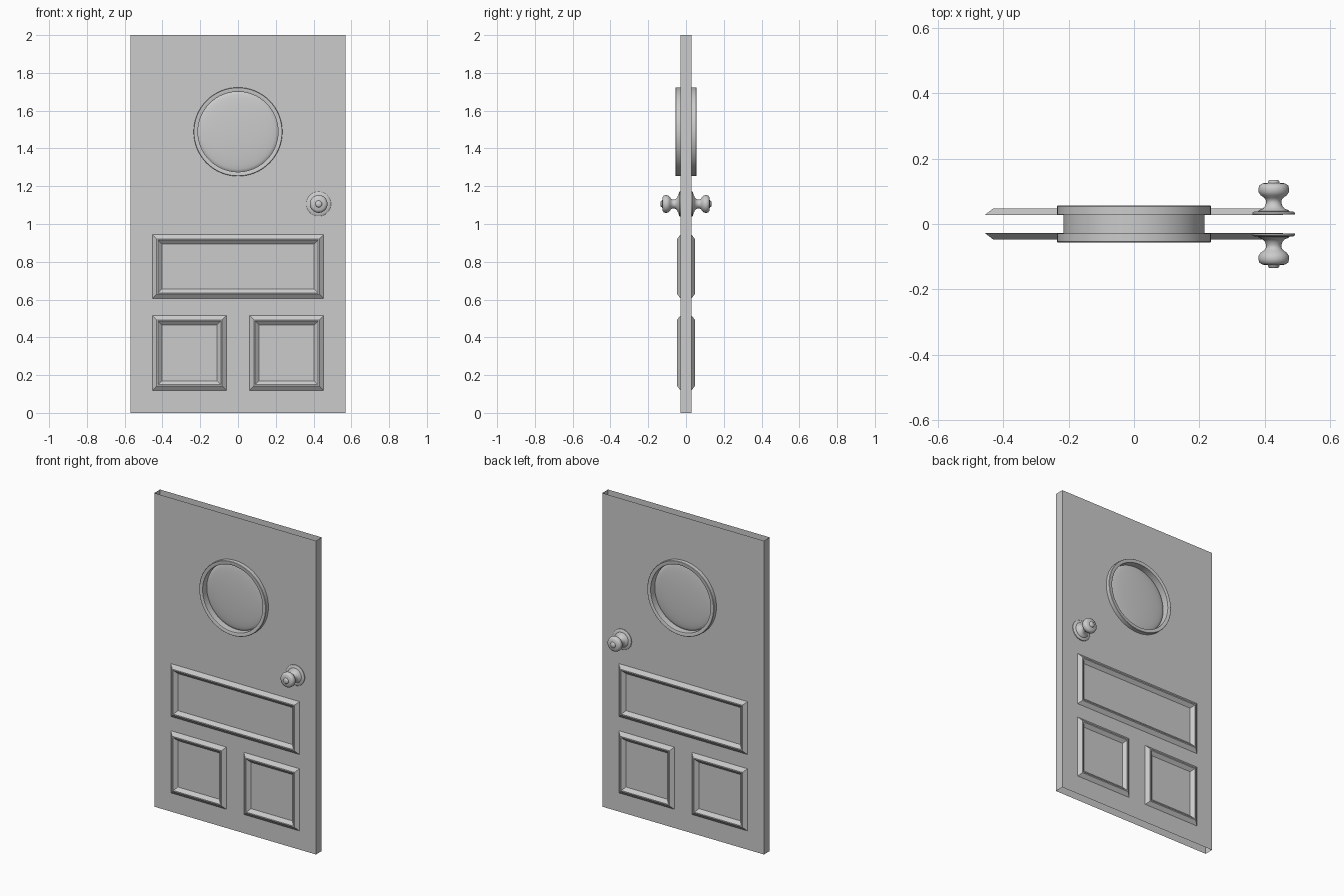
import bpy, bmesh, math

if "Cube" in bpy.data.objects:
    bpy.data.objects.remove(bpy.data.objects["Cube"])

HALF_W, HEIGHT, HALF_T = 0.57, 2.0, 0.029
WINDOW_Z, WINDOW_R = 1.488, 0.217
SEGMENTS = 64


def finish(bm, name, smooth=None, mirror_back=False):
    mesh = bpy.data.meshes.new(name)
    bm.to_mesh(mesh)
    bm.free()
    obj = bpy.data.objects.new(name, mesh)
    bpy.context.collection.objects.link(obj)
    if mirror_back:
        mod = obj.modifiers.new("both_sides", 'MIRROR')
        mod.use_axis = (False, True, False)
        mod.use_mirror_merge = False
    if smooth:
        bpy.ops.object.select_all(action='DESELECT')
        bpy.context.view_layer.objects.active = obj
        obj.select_set(True)
        bpy.ops.object.shade_smooth_by_angle(angle=math.radians(smooth))
    return obj


def lathe(name, profile, cx, cz, closed=False, mirror_back=False, segments=SEGMENTS):
    """Turn (radius, y) points around a y-directed axis through (cx, cz)."""
    bm = bmesh.new()
    rings = []
    for r, y in profile:
        if r == 0:
            rings.append([bm.verts.new((cx, y, cz))] * segments)
        else:
            rings.append([bm.verts.new((cx + r * math.cos(a), y, cz + r * math.sin(a)))
                          for a in (2 * math.pi * i / segments for i in range(segments))])
    pairs = list(zip(rings, rings[1:] + rings[:1])) if closed else list(zip(rings, rings[1:]))
    for a, b in pairs:
        for i in range(segments):
            j = (i + 1) % segments
            bm.faces.new(list(dict.fromkeys((a[i], a[j], b[j], b[i]))))
    bmesh.ops.recalc_face_normals(bm, faces=bm.faces)
    return finish(bm, name, 40, mirror_back)


def panel_trim(name, x0, x1, z0, z1):
    """Mitred raised moulding: (inset, y) profile run around a rectangle."""
    bm = bmesh.new()
    rings = []
    for d, y in ((0, -0.028), (0.024, -0.047), (0.031, -0.047), (0.053, -0.028)):
        rings.append([bm.verts.new((x, y, z)) for x, z in
                      ((x0 + d, z0 + d), (x1 - d, z0 + d), (x1 - d, z1 - d), (x0 + d, z1 - d))])
    for a, b in zip(rings, rings[1:]):
        for i in range(4):
            j = (i + 1) % 4
            bm.faces.new((a[i], a[j], b[j], b[i]))
    return finish(bm, name, mirror_back=True)


# Door leaf: hollow, open at top and bottom, round hole through both skins
bm = bmesh.new()
corners = []
for y in (-HALF_T, HALF_T):
    outer = [bm.verts.new((x, y, z)) for x, z in
             ((-HALF_W, 0), (HALF_W, 0), (HALF_W, HEIGHT), (-HALF_W, HEIGHT))]
    hole = [bm.verts.new((WINDOW_R * math.cos(a), y, WINDOW_Z + WINDOW_R * math.sin(a)))
            for a in (2 * math.pi * i / SEGMENTS for i in range(SEGMENTS))]
    edges = [bm.edges.new((loop[i], loop[(i + 1) % len(loop)]))
             for loop in (outer, hole) for i in range(len(loop))]
    bmesh.ops.triangle_fill(bm, edges=edges, use_beauty=True, use_dissolve=False)
    corners.append(outer)
for i, j in ((1, 2), (3, 0)):
    bm.faces.new((corners[0][i], corners[1][i], corners[1][j], corners[0][j]))
bmesh.ops.recalc_face_normals(bm, faces=bm.faces)
finish(bm, "door_leaf")

# Window frame: tube through the door with a flange on each side
front = [(0.212, -0.054), (0.216, -0.056), (0.233, -0.056), (0.235, -0.054),
         (0.235, -0.029), (0.216, -0.029)]
lathe("window_frame", front + [(r, -y) for r, y in reversed(front)], 0, WINDOW_Z, closed=True)

# Domed glass
dome = [(0.212 * math.sin(t), -0.012 - 0.018 * math.cos(t))
        for t in (math.pi / 2 * i / 8 for i in range(9))]
lathe("window_glass", dome, 0, WINDOW_Z, mirror_back=True)

# Raised panel mouldings
panel_trim("wide_panel", -0.455, 0.455, 0.605, 0.945)
panel_trim("left_panel", -0.455, -0.06, 0.118, 0.517)
panel_trim("right_panel", 0.06, 0.455, 0.118, 0.517)

# Door knobs with stepped rosette and key boss
knob = [(0.065, -0.029), (0.065, -0.034), (0.060, -0.038), (0.047, -0.039), (0.044, -0.043),
        (0.034, -0.046), (0.027, -0.054), (0.023, -0.064), (0.023, -0.072), (0.029, -0.080),
        (0.040, -0.088), (0.046, -0.097), (0.047, -0.108), (0.044, -0.118), (0.035, -0.124),
        (0.018, -0.126), (0.016, -0.132), (0.012, -0.135), (0, -0.135)]
lathe("door_knob", knob, 0.427, 1.106, mirror_back=True, segments=40)
